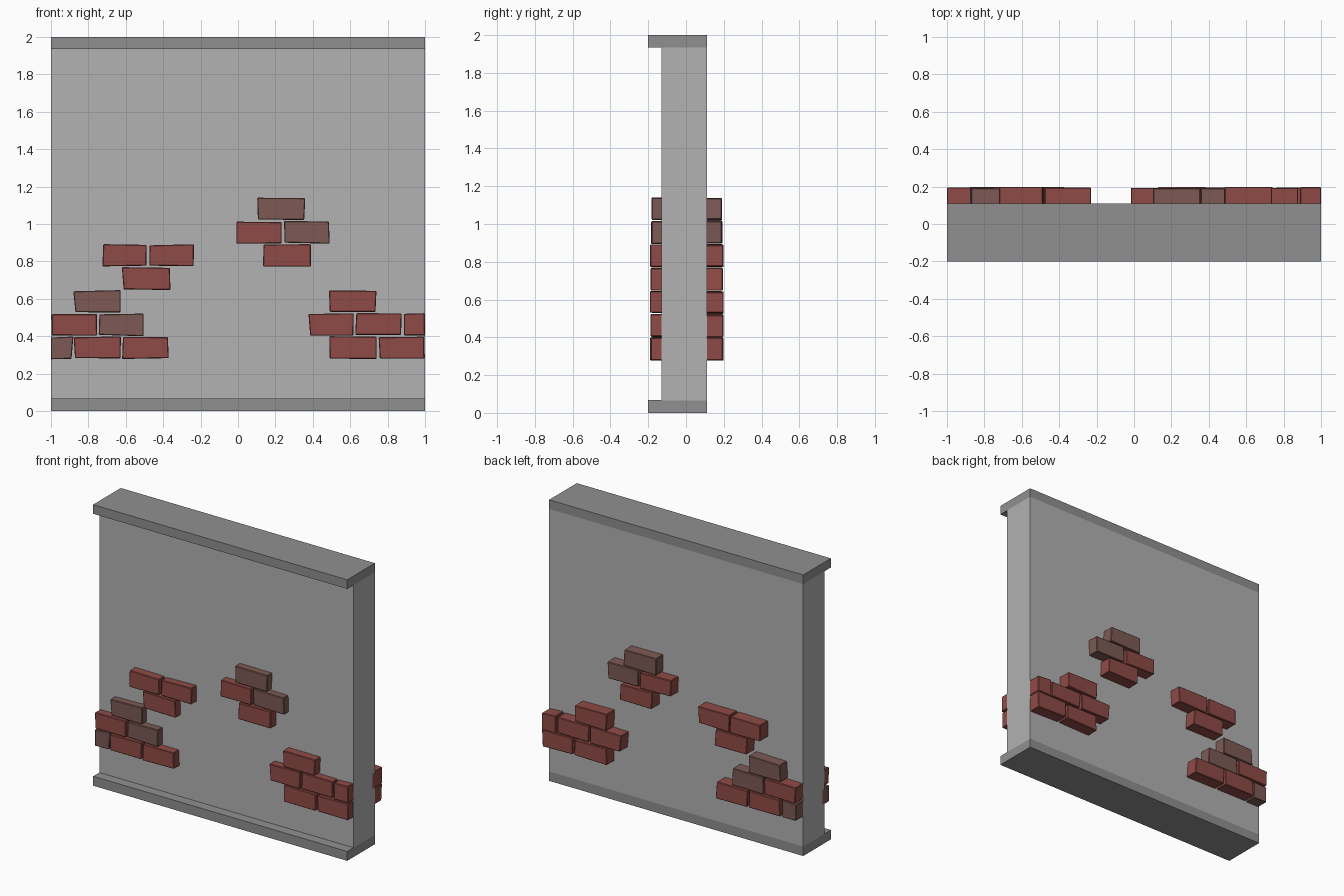
import bpy, bmesh, random
from mathutils import Vector

if "Cube" in bpy.data.objects:
    bpy.data.objects.remove(bpy.data.objects["Cube"])

random.seed(4)


def material(name, rgb):
    m = bpy.data.materials.new(name)
    m.diffuse_color = (*rgb, 1)
    m.use_nodes = True
    m.node_tree.nodes["Principled BSDF"].inputs["Base Color"].default_value = m.diffuse_color
    return m


PLASTER = material("plaster grey", (0.445, 0.445, 0.445))
TRIM = material("trim grey", (0.273, 0.279, 0.273))
RED = material("brick red", (0.275, 0.070, 0.061))
DARK = material("brick brown", (0.205, 0.102, 0.091))


def box(name, lo, hi, mat, jitter=0.0, bevel=0.0):
    bm = bmesh.new()
    bmesh.ops.create_cube(bm, size=1)
    for v in bm.verts:
        for i in range(3):
            v.co[i] = lo[i] if v.co[i] < 0 else hi[i]
    # Shift the long edges so that bricks look hand-cut
    if jitter:
        shifts = {}
        for v in bm.verts:
            key = (v.co.x > (lo[0] + hi[0]) / 2, v.co.z > (lo[2] + hi[2]) / 2)
            if key not in shifts:
                shifts[key] = Vector((random.uniform(-jitter, jitter), 0,
                                      random.uniform(-jitter, jitter) * 0.7))
            v.co += shifts[key]
            v.co.x = max(-1, min(1, v.co.x))
    if bevel:
        bmesh.ops.bevel(bm, geom=bm.edges[:], offset=bevel, segments=1, affect='EDGES')
    me = bpy.data.meshes.new(name)
    bm.to_mesh(me)
    bm.free()
    me.materials.append(mat)
    ob = bpy.data.objects.new(name, me)
    bpy.context.collection.objects.link(ob)
    return ob


# Wall slab and the top and bottom trims, which overhang the front only
box("wall", (-1, -0.13, 0.065), (1, 0.11, 1.935), PLASTER)
box("bottom_trim", (-1, -0.2, 0), (1, 0.11, 0.067), TRIM)
box("top_trim", (-1, -0.2, 1.935), (1, 0.11, 2), TRIM)

# Exposed bricks by course: (x start, x end, material)
COURSES = [
    [(-1, -.885, DARK), (-.875, -.63, RED), (-.62, -.375, RED), (.49, .745, RED), (.755, 1, RED)],
    [(-1, -.75, RED), (-.74, -.5, DARK), (.38, .622, RED), (.632, .873, RED), (.883, 1, RED)],
    [(-.875, -.63, DARK), (.49, .737, RED)],
    [(-.615, -.365, RED)],
    [(-.725, -.485, RED), (-.475, -.235, RED), (.132, .385, RED)],
    [(-.013, .232, RED), (.243, .485, DARK)],
    [(.105, .355, DARK)],
]

# Same pattern on the front and the back face
for row, course in enumerate(COURSES):
    z = 0.28 + 0.1235 * row
    for n, (x0, x1, mat) in enumerate(course):
        out = -0.01 if mat == DARK else random.uniform(-0.008, 0.0)
        for side, y0, y1 in (("front", -0.192 - out, -0.1), ("back", 0.08, 0.2 + out)):
            box(f"brick_{side}_{row}_{n}", (x0, y0, z), (x1, y1, z + 0.116), mat,
                jitter=0.006, bevel=0.004)
